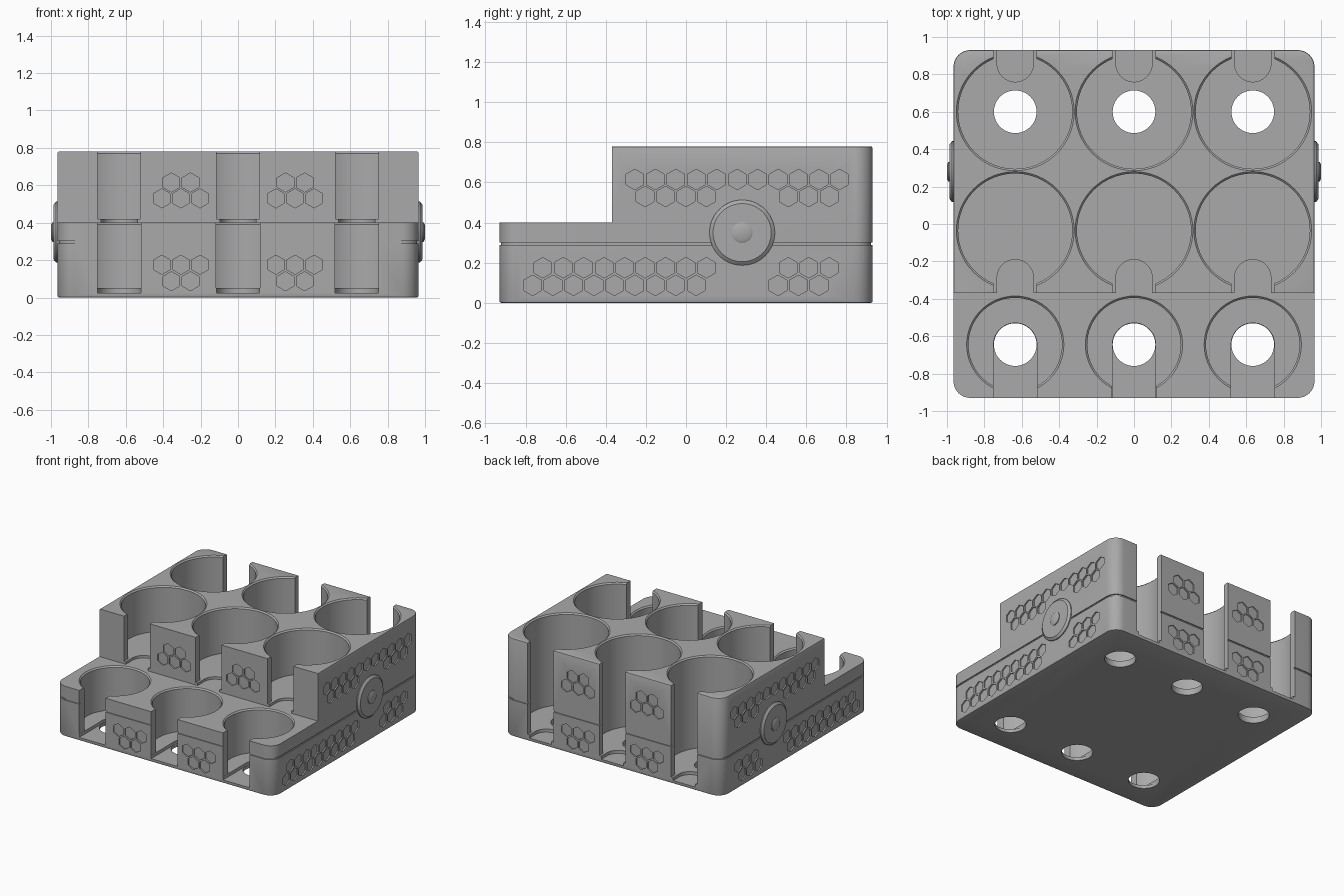
import bpy, bmesh, math
from mathutils import Matrix, Vector

cube = bpy.data.objects.get("Cube")
if cube:
    bpy.data.objects.remove(cube, do_unlink=True)

grey = bpy.data.materials.new("mid grey")
grey.use_nodes = True
grey.diffuse_color = (0.4, 0.4, 0.4, 1)
grey.node_tree.nodes["Principled BSDF"].inputs["Base Color"].default_value = (0.4, 0.4, 0.4, 1)

W, D, H = 0.965, 0.93, 0.78      # half width, half depth, height
STEP_Y, STEP_Z = -0.37, 0.40     # low front terrace
COLUMNS = (-0.635, 0, 0.635)


def finish(name, bm):
    bmesh.ops.recalc_face_normals(bm, faces=bm.faces)
    mesh = bpy.data.meshes.new(name)
    bm.to_mesh(mesh)
    bm.free()
    mesh.materials.append(grey)
    obj = bpy.data.objects.new(name, mesh)
    bpy.context.collection.objects.link(obj)
    return obj


def add_box(bm, x0, x1, y0, y1, z0, z1):
    m = Matrix.Translation(((x0 + x1) / 2, (y0 + y1) / 2, (z0 + z1) / 2))
    m = m @ Matrix.Diagonal((x1 - x0, y1 - y0, z1 - z0, 1))
    return bmesh.ops.create_cube(bm, size=1, matrix=m)


def box(*limits):
    bm = bmesh.new()
    add_box(bm, *limits)
    return finish("box_cutter", bm)


def rounded_box(name, w, d, z0, z1, radius, edge=0):
    bm = bmesh.new()
    add_box(bm, -w, w, -d, d, z0, z1)
    upright = [e for e in bm.edges if abs(e.verts[0].co.z - e.verts[1].co.z) > 1e-4]
    bmesh.ops.bevel(bm, geom=upright, offset=radius, segments=8, profile=0.5, affect='EDGES')
    if edge:
        rim = [e for e in bm.edges if abs(e.verts[0].co.z - e.verts[1].co.z) < 1e-4]
        bmesh.ops.bevel(bm, geom=rim, offset=edge, segments=2, profile=0.5, affect='EDGES')
    return finish(name, bm)


def lathe(name, profile, place, sides=64):
    """Spin (radius, height) points, first and last closed as caps."""
    bm = bmesh.new()
    rings = []
    for r, h in profile:
        rings.append([bm.verts.new(place @ Vector((r * math.cos(a), r * math.sin(a), h)))
                      for a in (2 * math.pi * i / sides for i in range(sides))])
    for low, high in zip(rings, rings[1:]):
        for i in range(sides):
            j = (i + 1) % sides
            bm.faces.new((low[i], low[j], high[j], high[i]))
    bm.faces.new(rings[0][::-1])
    bm.faces.new(rings[-1])
    return finish(name, bm)


def slot(x, y_end, half, y_out, z0, z1):
    """Upright slot with a round inner end, running out to y_out."""
    s = 1 if y_out > y_end else -1
    yc = y_end + s * half
    pts = [(x + half * math.cos(a), yc - s * half * math.sin(a))
           for a in (math.pi * i / 24 for i in range(25))]
    pts += [(x - half, y_out), (x + half, y_out)]
    bm = bmesh.new()
    face = bm.faces.new([bm.verts.new((px, py, z0)) for px, py in pts])
    new = bmesh.ops.extrude_face_region(bm, geom=[face])["geom"]
    bmesh.ops.translate(bm, vec=(0, 0, z1 - z0),
                        verts=[v for v in new if isinstance(v, bmesh.types.BMVert)])
    return finish("slot_cutter", bm)


def cut(target, cutter):
    mod = target.modifiers.new("cut", 'BOOLEAN')
    mod.operation = 'DIFFERENCE'
    mod.solver = 'EXACT'
    mod.object = cutter
    bpy.context.view_layer.objects.active = target
    bpy.ops.object.modifier_apply(modifier=mod.name)
    bpy.data.objects.remove(cutter, do_unlink=True)


# Body block with the lower front terrace
body = rounded_box("holder_body", W, D, 0, H, 0.09, 0.008)
cut(body, box(-2, 2, -2, STEP_Y, STEP_Z, 2))

# Thin seam running round the outside
seam = rounded_box("seam_cutter", W + 0.1, D + 0.1, 0.289, 0.301, 0.1)
cut(seam, rounded_box("seam_core", W - 0.008, D - 0.008, 0.2, 0.4, 0.085))
cut(body, seam)

# Rows of round pockets: y, radius, top, floor, outer y, slot half width, recess end and half width, drain
rows = [
    (0.60, 0.305, H, 0.05, 1.1, 0.115, 0.76, 0.097, True),
    (-0.035, 0.305, H, 0.42, -0.60, 0.115, -0.19, 0.097, False),
    (-0.645, 0.25, STEP_Z, 0.05, -1.1, 0.117, -0.529, 0.116, True),
]
for y, r, top, floor, y_out, half, y_end, recess, drain in rows:
    for x in COLUMNS:
        at = Matrix.Translation((x, y, 0))
        cut(body, lathe("pocket_cutter", [(r, floor), (r, top - 0.01), (r + 0.02, top + 0.01)], at))
        cut(body, box(x - half, x + half, min(y, y_out), max(y, y_out), floor, top + 0.1))
        cut(body, slot(x, y_end, recess, y_out, floor - 0.025 if drain else STEP_Z, floor + 0.03))
        if drain:
            cut(body, lathe("drain_cutter", [(0.114, -0.1), (0.114, floor + 0.02)], at, 48))

# Shallow hexagon patterns sunk into the walls
hexes = bmesh.new()


def add_hexes(centres, z, wall):
    for c in centres:
        ring = []
        for k in range(6):
            a = math.pi / 6 + k * math.pi / 3
            ring.append((c + 0.051 * math.cos(a), z + 0.051 * math.sin(a)))
        loops = [[hexes.verts.new(wall(u, v, depth)) for u, v in ring] for depth in (-0.01, 0.02)]
        hexes.faces.new(loops[0])
        hexes.faces.new(loops[1][::-1])
        for i in range(6):
            j = (i + 1) % 6
            hexes.faces.new((loops[0][i], loops[0][j], loops[1][j], loops[1][i]))


def run(start, count, pitch=0.102):
    return [start + pitch * i for i in range(count)]


for side in (-1, 1):
    def side_wall(u, v, d, s=side):
        return (s * (W + d), u, v)
    add_hexes(run(-0.255, 11), 0.615, side_wall)
    add_hexes(run(-0.204, 4) + run(0.51, 3), 0.53, side_wall)
    add_hexes(run(-0.714, 9) + run(0.51, 3), 0.175, side_wall)
    add_hexes(run(-0.765, 9) + run(0.459, 3), 0.087, side_wall)


def front_wall(u, v, d):
    return (u, -D - d, v)


def terrace_wall(u, v, d):
    return (u, STEP_Y - d, v)


def back_wall(u, v, d):
    return (u, D + d, v)


for x in (-0.305, 0.305):
    for upper, lower in ((terrace_wall, front_wall), (back_wall, back_wall)):
        add_hexes(run(x - 0.051, 2), 0.615, upper)
        add_hexes(run(x - 0.102, 3), 0.53, upper)
        add_hexes(run(x - 0.102, 3), 0.175, lower)
        add_hexes(run(x - 0.051, 2), 0.087, lower)
cut(body, finish("hexagon_cutter", hexes))

# Round bosses with a hub on both sides
parts = [body]
for name, side in (("left_boss", 1), ("right_boss", -1)):
    place = Matrix.Translation((side * W, 0.28, 0.35)) @ Matrix.Rotation(side * math.pi / 2, 4, 'Y')
    profile = [(0.163, -0.01), (0.163, 0.008), (0.145, 0.022), (0.052, 0.022),
               (0.052, 0.028), (0.038, 0.035)]
    parts.append(lathe(name, profile, place))

# Smooth curved walls, keep the edges crisp
bpy.ops.object.select_all(action='DESELECT')
for obj in parts:
    obj.select_set(True)
bpy.context.view_layer.objects.active = body
bpy.ops.object.shade_smooth_by_angle(angle=math.radians(30))
